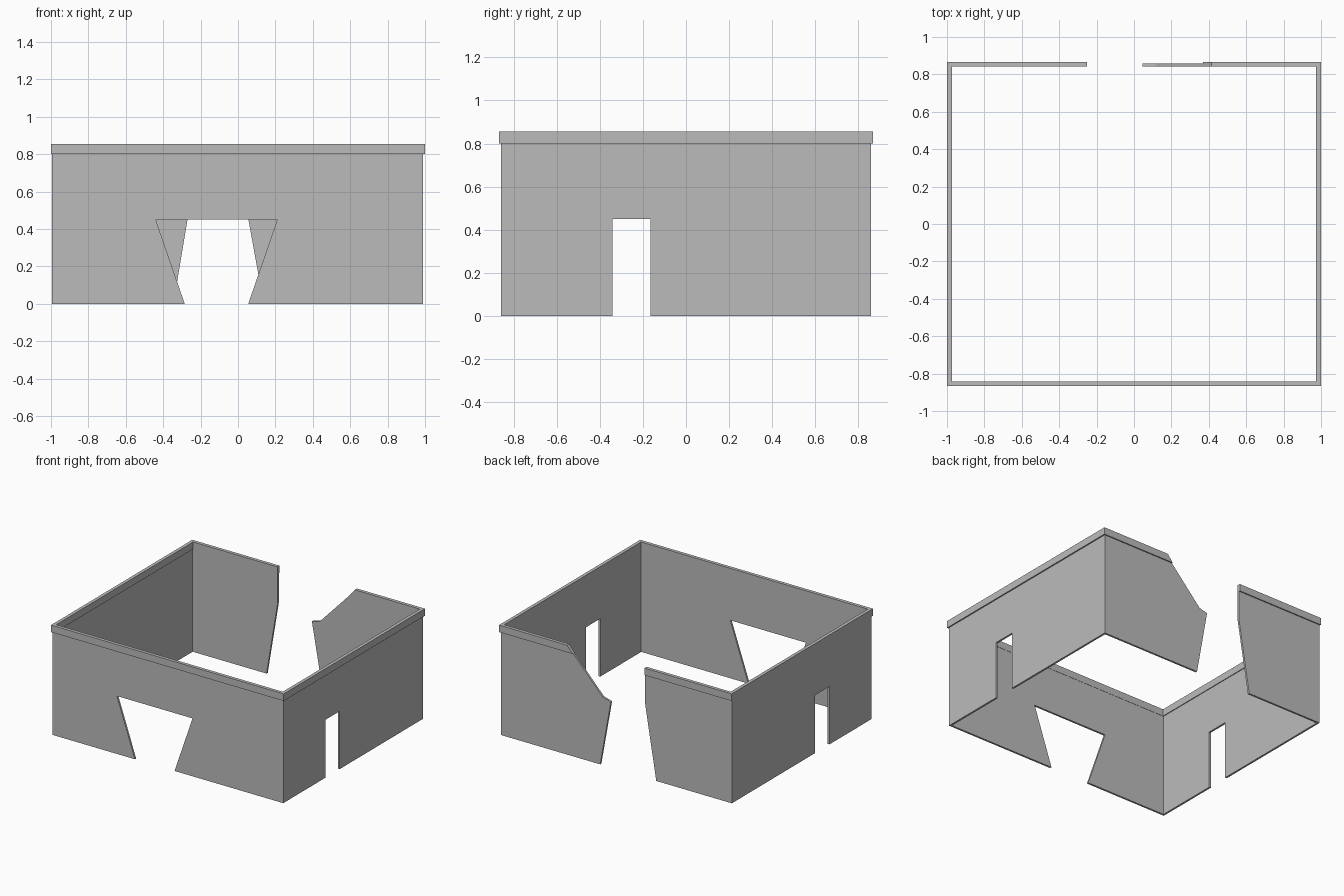
import bpy
import bmesh
from mathutils import Vector

cube = bpy.data.objects.get("Cube")
if cube:
    bpy.data.objects.remove(cube, do_unlink=True)

plaster = bpy.data.materials.new("plain_grey")
plaster.use_nodes = True
grey = (0.5, 0.5, 0.5, 1)
plaster.diffuse_color = grey
plaster.node_tree.nodes["Principled BSDF"].inputs["Base Color"].default_value = grey


def slab(name, axis, outline, near, far):
    """Extrude an outline of (along, z) points between two depths across the wall."""
    bm = bmesh.new()

    def place(u, depth, z):
        return Vector((u, depth, z)) if axis == "x" else Vector((depth, u, z))

    face = bm.faces.new([bm.verts.new(place(u, near, z)) for u, z in outline])
    moved = bmesh.ops.extrude_face_region(bm, geom=[face])["geom"]
    # keep the starting face so the slab is closed
    verts = [g for g in moved if isinstance(g, bmesh.types.BMVert)]
    bmesh.ops.translate(bm, verts=verts, vec=place(0, far - near, 0))
    if face.is_valid is False or len(bm.faces) < len(outline) + 2:
        edges = [e for e in bm.edges if e.is_boundary]
        bmesh.ops.holes_fill(bm, edges=edges)
    bmesh.ops.recalc_face_normals(bm, faces=bm.faces)
    mesh = bpy.data.meshes.new(name)
    bm.to_mesh(mesh)
    bm.free()
    mesh.materials.append(plaster)
    obj = bpy.data.objects.new(name, mesh)
    bpy.context.collection.objects.link(obj)


def box(left, right, low, high):
    return [(left, low), (right, low), (right, high), (left, high)]


WALL_L, WALL_R, WALL_Y = -0.995, 0.99, 0.858   # outer wall faces
CAP_X, CAP_Y = 1.0, 0.867                      # outer coping faces
THICK, CAP_THICK = 0.015, 0.026
BASE, TOP = 0.80, 0.855                        # coping heights
DOOR = 0.45
IN_Y = WALL_Y - THICK

# Front wall with a tapering gateway
slab("front_wall", "x",
     [(WALL_L, 0), (-0.285, 0), (-0.44, DOOR), (0.21, DOOR), (0.055, 0),
      (WALL_R, 0), (WALL_R, BASE), (WALL_L, BASE)], -WALL_Y, -IN_Y)

# Back wall, broken through in the middle
slab("back_wall_right", "x",
     [(WALL_L, 0), (-0.345, 0), (-0.25, 0.57), (-0.25, BASE), (WALL_L, BASE)],
     IN_Y, WALL_Y)
slab("back_wall_left", "x",
     [(WALL_R, 0), (0.137, 0), (0.045, 0.51), (0.115, 0.53), (0.37, BASE),
      (WALL_R, BASE)], IN_Y, WALL_Y)

# Side walls, each with a doorway
side = [(-IN_Y, 0), (-0.34, 0), (-0.34, DOOR), (-0.165, DOOR), (-0.165, 0),
        (IN_Y, 0), (IN_Y, BASE), (-IN_Y, BASE)]
slab("left_wall", "y", side, WALL_R - THICK, WALL_R)
slab("right_wall", "y", side, WALL_L, WALL_L + THICK)

# Coping along the wall tops
in_y = CAP_Y - CAP_THICK
slab("front_coping", "x", box(-CAP_X, CAP_X, BASE, TOP), -CAP_Y, -in_y)
slab("back_coping_right", "x", box(-CAP_X, -0.25, BASE, TOP), in_y, CAP_Y)
slab("back_coping_left", "x",
     [(0.37, BASE), (CAP_X, BASE), (CAP_X, TOP), (0.415, TOP)], in_y, CAP_Y)
for name, sign in (("left_coping", 1), ("right_coping", -1)):
    slab(name, "y", box(-in_y, in_y, BASE, TOP),
         sign * (CAP_X - CAP_THICK), sign * CAP_X)
